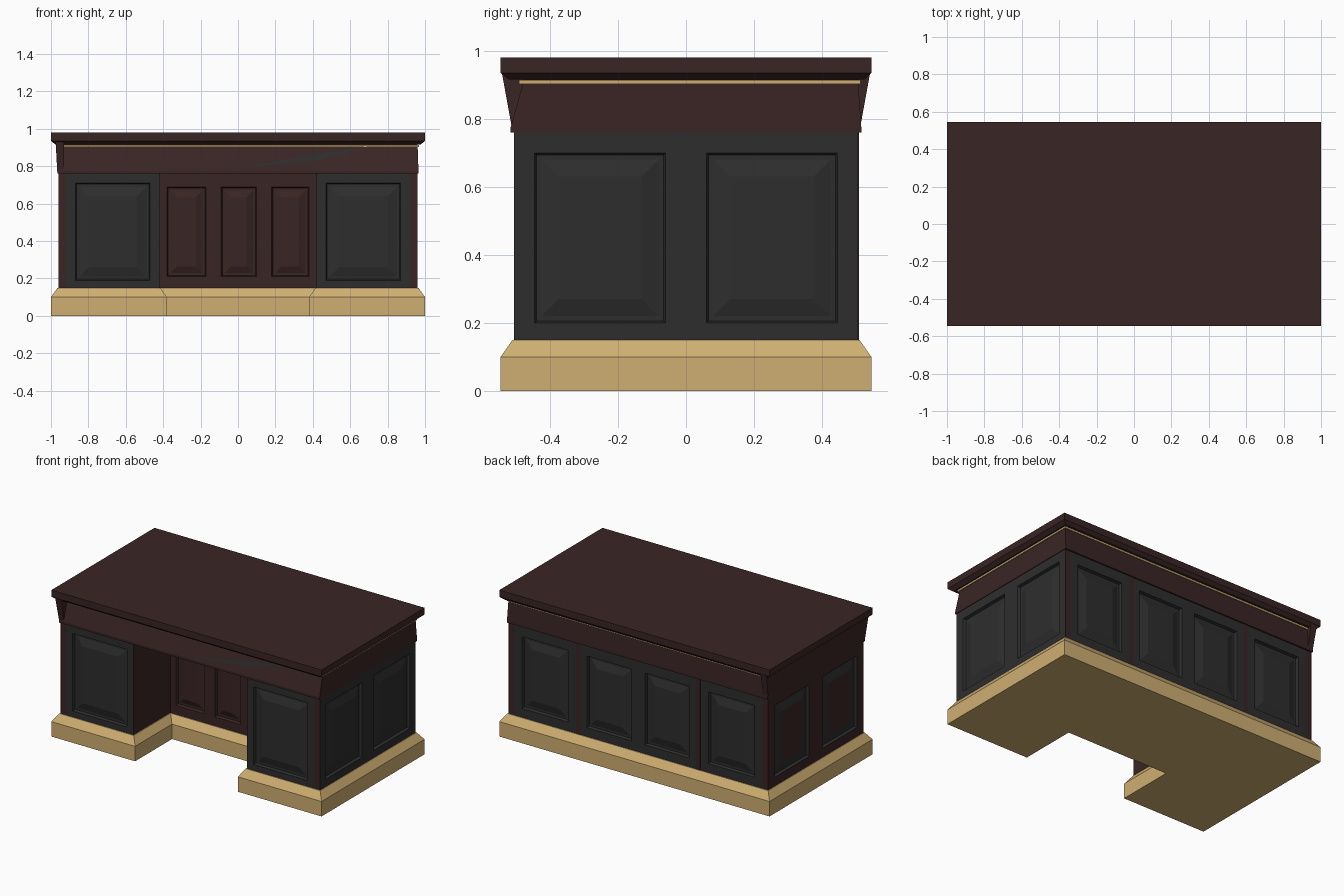
import bpy, bmesh
from mathutils import Vector

cube = bpy.data.objects.get("Cube")
if cube:
    bpy.data.objects.remove(cube)


def material(name, colour):
    m = bpy.data.materials.new(name)
    m.use_nodes = True
    m.diffuse_color = (*colour, 1)
    m.node_tree.nodes["Principled BSDF"].inputs["Base Color"].default_value = (*colour, 1)
    return m


MAROON = material("dark maroon wood", (0.042, 0.018, 0.018))
GREY = material("charcoal panel", (0.027, 0.027, 0.027))
TAN = material("pale gold wood", (0.63, 0.43, 0.17))


def finish(name, bm, mats):
    mesh = bpy.data.meshes.new(name)
    bm.to_mesh(mesh)
    bm.free()
    for m in mats:
        mesh.materials.append(m)
    obj = bpy.data.objects.new(name, mesh)
    bpy.context.collection.objects.link(obj)
    return obj


def loft(name, levels, mat):
    """Stack matching outlines, each given as (outline, z), into a closed solid."""
    bm = bmesh.new()
    rings = [[bm.verts.new((x, y, z)) for x, y in pts] for pts, z in levels]
    n = len(rings[0])
    for low, high in zip(rings, rings[1:]):
        for i in range(n):
            j = (i + 1) % n
            bm.faces.new((low[i], low[j], high[j], high[i]))
    bm.faces.new(rings[0][::-1])
    bm.faces.new(rings[-1])
    bmesh.ops.recalc_face_normals(bm, faces=bm.faces)
    return finish(name, bm, [mat])


def rect(x0, x1, y0, y1):
    return [(x0, y0), (x1, y0), (x1, y1), (x0, y1)]


def box(name, x0, x1, y0, y1, z0, z1, mat):
    return loft(name, [(rect(x0, x1, y0, y1), z) for z in (z0, z1)], mat)


def footprint(d):
    """U-shaped desk outline, drawn in by d, with the kneehole at the front."""
    x, y, k, n = 1 - d, 0.545 - d, 0.38 + d, -0.155 + d
    return [(-x, -y), (-k, -y), (-k, n), (k, n), (k, -y), (x, -y), (x, y), (-x, y)]


def panel(name, out, plane, u0, u1, rings, mats, z0=0.13, z1=0.77):
    """Wall section of nested rectangles; rings hold (u inset, z inset, depth, slot)."""
    out = Vector(out)
    side = Vector((0, 0, 1)).cross(out)
    side = Vector((abs(side.x), abs(side.y), 0))
    bm = bmesh.new()
    loops = []
    for iu, iz, depth, slot in rings:
        corners = ((u0 + iu, z0 + iz), (u1 - iu, z0 + iz), (u1 - iu, z1 - iz), (u0 + iu, z1 - iz))
        loops.append([bm.verts.new(side * u + out * (plane - depth) + Vector((0, 0, z)))
                      for u, z in corners])
    for k in range(len(loops) - 1):
        a, b = loops[k], loops[k + 1]
        for i in range(4):
            j = (i + 1) % 4
            bm.faces.new((a[i], a[j], b[j], b[i])).material_index = rings[k][3]
    bm.faces.new(loops[-1]).material_index = rings[-1][3]
    bm.normal_update()
    for f in bm.faces:
        if f.normal.dot(out) < 0:
            f.normal_flip()
    return finish(name, bm, mats)


def raised(border_u, border_z, bevel, frame=0, edge=0, centre=0):
    """Recessed groove and bevel around a raised field."""
    return [(0, 0, 0, frame), (border_u, border_z, 0, edge),
            (border_u + 0.006, border_z + 0.006, 0.018, edge),
            (border_u + 0.02, border_z + 0.02, 0.018, edge),
            (border_u + 0.02 + bevel, border_z + 0.02 + bevel, 0.004, centre)]


FRONT, BACK, RIGHT, LEFT = (0, -1, 0), (0, 1, 0), (1, 0, 0), (-1, 0, 0)

# Plinth and inner carcass
loft("plinth", [(footprint(0), 0), (footprint(0), 0.10), (footprint(0.035), 0.15)], TAN)
loft("carcass", [(footprint(0.065), 0.13), (footprint(0.065), 0.80)], MAROON)

# Corner posts and pedestal walls, both sides
for s, tag in ((-1, "left_end"), (1, "right_end")):
    for f, row in ((-1, "front"), (1, "back")):
        xs = sorted((s * 0.92, s * 0.959))
        ys = sorted((f * 0.46, f * 0.504))
        box(f"{row}_post_{tag}", *xs, *ys, 0.13, 0.77, MAROON)
    us = sorted((s * 0.42, s * 0.92))
    panel(f"pedestal_front_{tag}", FRONT, 0.505, *us, raised(0.05, 0.06, 0.05), [GREY])
    us = sorted((s * 0.46, s * 0.92))
    panel(f"back_outer_panel_{tag}", BACK, 0.505, *us, raised(0.06, 0.08, 0.05), [GREY])
    us = sorted((0, s * 0.43))
    panel(f"back_inner_panel_{tag}", BACK, 0.505, *us, raised(0.05, 0.08, 0.05), [GREY])
    xs = sorted((s * 0.43, s * 0.46))
    box(f"back_divider_{tag}", *xs, 0.47, 0.508, 0.13, 0.77, MAROON)
    panel(f"kneehole_side_{tag}", (-s, 0, 0), -0.42, -0.505, -0.11,
          [(0, 0, 0, 0), (0.05, 0.08, 0, 0)], [MAROON])

# Kneehole back wall
for i, (a, b) in enumerate(((-0.42, -0.13), (-0.13, 0.14), (0.14, 0.42))):
    panel(f"kneehole_back_{i + 1}", FRONT, 0.115, a, b, raised(0.04, 0.08, 0.035), [MAROON])

# End walls with two panels each
for a, b, tag in ((-0.505, 0, "front"), (0, 0.505, "back")):
    panel(f"right_end_panel_{tag}", RIGHT, 0.961, a, b, raised(0.06, 0.07, 0.05), [GREY])
    panel(f"left_end_panel_{tag}", LEFT, 0.961, a, b, raised(0.07, 0.08, 0.05, 0, 1, 0),
          [MAROON, GREY])

# Frieze, gold moulding and overhanging top
loft("frieze", [(rect(-0.965, 0.965, -0.515, 0.515), 0.76),
                (rect(-0.965, 0.965, -0.515, 0.515), 0.775),
                (rect(-0.965, 0.96, -0.475, 0.505), 0.92)], MAROON)
loft("left_end_flare", [(rect(-0.966, -0.93, -0.51, 0.51), 0.765),
                        (rect(-0.975, -0.93, -0.54, 0.54), 0.93)], MAROON)
box("gold_moulding", -0.968, 0.968, -0.49, 0.512, 0.903, 0.914, TAN)
loft("desk_top", [(rect(-0.975, 0.975, -0.52, 0.525), 0.915),
                  (rect(-1, 1, -0.545, 0.545), 0.935),
                  (rect(-1, 1, -0.545, 0.545), 0.98)], MAROON)

# Slanted charcoal inlay on the front frieze
bm = bmesh.new()
inlay = [(0.0, 0.79), (0.45, 0.835), (0.70, 0.905), (0.45, 0.87)]
bm.faces.new([bm.verts.new((x, -0.515 + (z - 0.775) * 0.276 - 0.004, z)) for x, z in inlay])
finish("frieze_inlay", bm, [GREY])
